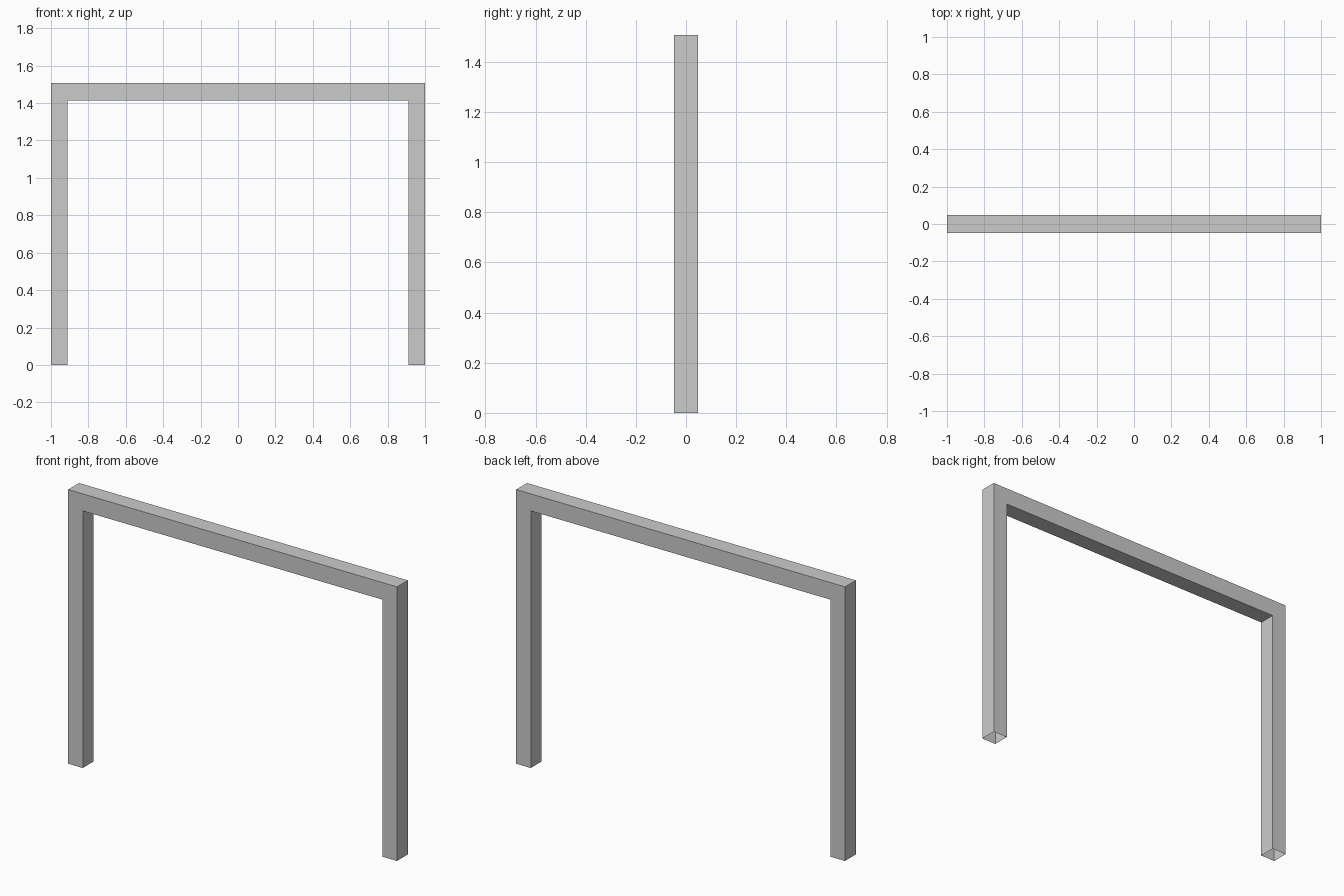
import bpy
import bmesh

if "Cube" in bpy.data.objects:
    bpy.data.objects.remove(bpy.data.objects["Cube"])

HALF_DEPTH = 0.047
# Outer and inner corner (x, z) at each station: left foot, two mitred corners, right foot
STATIONS = [
    ((-1.0, 0.0), (-0.911, 0.0)),
    ((-1.0, 1.507), (-0.911, 1.413)),
    ((1.0, 1.507), (0.911, 1.413)),
    ((1.0, 0.0), (0.911, 0.0)),
]

bm = bmesh.new()

# One square ring of vertices per station
rings = []
for (ox, oz), (ix, iz) in STATIONS:
    corners = [(ox, -HALF_DEPTH, oz), (ix, -HALF_DEPTH, iz),
               (ix, HALF_DEPTH, iz), (ox, HALF_DEPTH, oz)]
    rings.append([bm.verts.new(c) for c in corners])

# Tube walls between the rings; the feet stay open
for a, b in zip(rings, rings[1:]):
    for i in range(4):
        j = (i + 1) % 4
        bm.faces.new((a[i], a[j], b[j], b[i]))
bmesh.ops.recalc_face_normals(bm, faces=bm.faces[:])

# Make sure the shell faces outward (top beam points up)
bm.normal_update()
top = max(bm.faces, key=lambda f: f.calc_center_median().z)
if top.normal.z < 0:
    bmesh.ops.reverse_faces(bm, faces=bm.faces[:])

mesh = bpy.data.meshes.new("post_and_beam_frame")
bm.to_mesh(mesh)
bm.free()
frame = bpy.data.objects.new("post_and_beam_frame", mesh)
bpy.context.collection.objects.link(frame)
